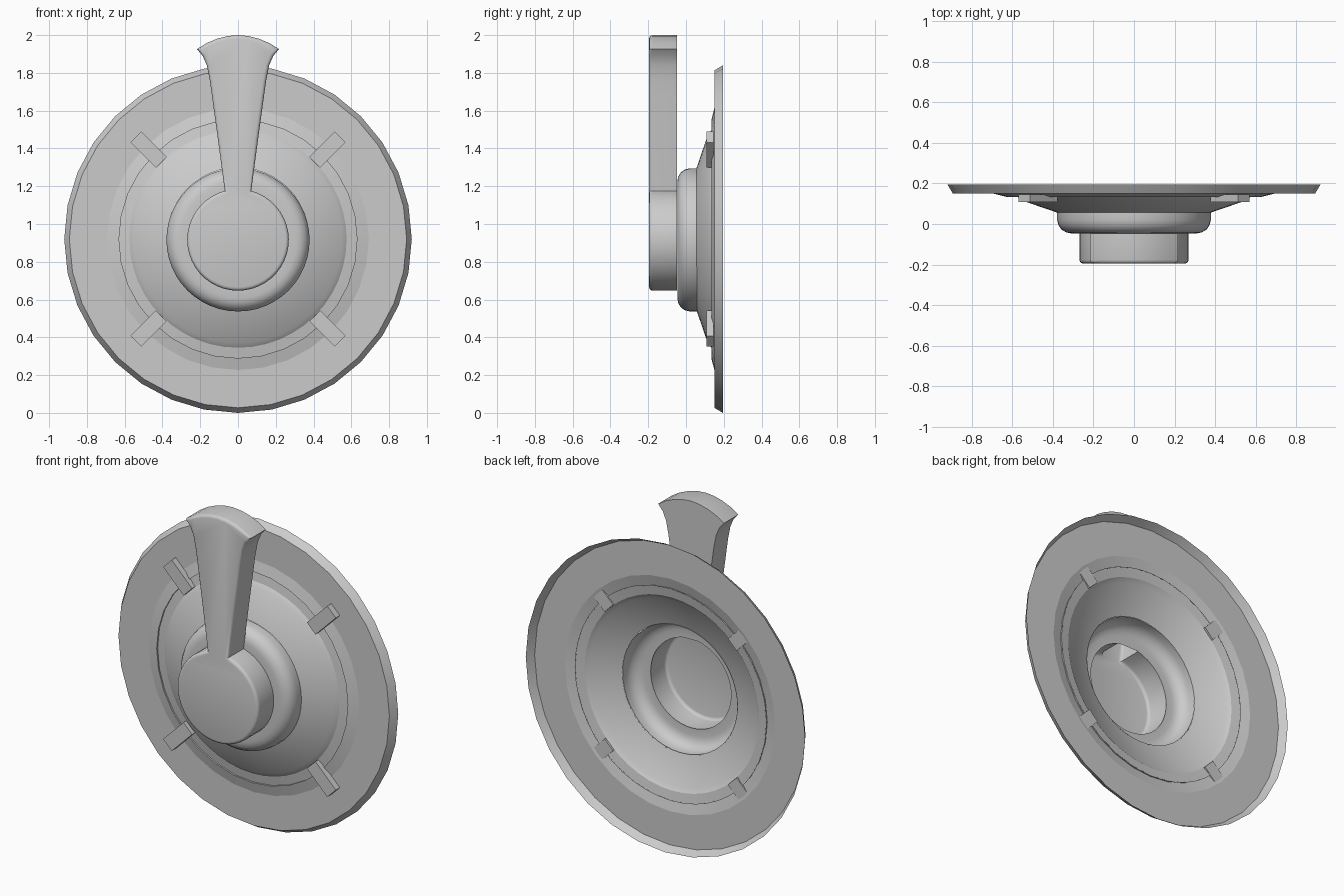
import bpy, bmesh
from math import sin, cos, pi, asin, radians
from mathutils import Matrix

if "Cube" in bpy.data.objects:
    bpy.data.objects.remove(bpy.data.objects["Cube"])

CZ = 0.92    # height of the plate axis
KZ = 0.916   # height of the knob axis


def finish(name, bm, angle=35, recalc=True):
    if recalc:
        bmesh.ops.recalc_face_normals(bm, faces=bm.faces)
    me = bpy.data.meshes.new(name)
    bm.to_mesh(me)
    bm.free()
    ob = bpy.data.objects.new(name, me)
    bpy.context.collection.objects.link(ob)
    bpy.ops.object.select_all(action='DESELECT')
    ob.select_set(True)
    bpy.context.view_layer.objects.active = ob
    bpy.ops.object.shade_smooth_by_angle(angle=radians(angle))
    return ob


def lathe(name, profile, n, cz, angle=35):
    """Spin (radius, y) points, listed from outside in, around the dial axis."""
    bm = bmesh.new()
    rings = []
    for r, y in profile:
        rings.append([bm.verts.new((r * sin(2 * pi * i / n), y, cz - r * cos(2 * pi * i / n)))
                      for i in range(n)])
    for a, b in zip(rings, rings[1:]):
        for i in range(n):
            j = (i + 1) % n
            bm.faces.new((a[i], a[j], b[j], b[i]))
    return finish(name, bm, angle, recalc=False)


# Thin dished plate: flared rim, flat ring, sloping inner lip
lathe("outer_plate", [(.92, .195), (.893, .15), (.693, .15), (.63, .134), (.63, .144)], 32, CZ, 12)

# Thin conical skirt with a shallow recessed ring around it
lathe("cone_skirt", [(.632, .144), (.575, .134), (.55, .115), (.378, .056)], 48, CZ, 25)

# Rounded collar, straight at the back
lathe("collar", [(.379, .058), (.379, .02), (.373, -.005), (.358, -.027),
                 (.335, -.041), (.31, -.046), (.265, -.046)], 48, KZ)

# Knob and pointer: one outline extruded, hollow behind the round part
R = .269
a0 = asin(.07 / R)
N = 40
arc = [(R * sin(a0 + (2 * pi - 2 * a0) * i / N), KZ + R * cos(a0 + (2 * pi - 2 * a0) * i / N))
       for i in range(N + 1)]
side = [(.105, 1.44), (.138, 1.68), (.149, 1.76), (.165, 1.84), (.187, 1.89), (.217, 1.926)]
top = [(.165, 1.958), (.11, 1.981), (.055, 1.995)]
right = side + top
pointer = [(-x, z) for x, z in right] + [(0, 2.0)] + right[::-1]
outline = arc + pointer

bm = bmesh.new()
front = [bm.verts.new((x, -.195, z)) for x, z in outline]
back = [bm.verts.new((x, -.048, z)) for x, z in outline]
n = len(outline)
bm.faces.new(front)
for i in range(n):
    j = (i + 1) % n
    bm.faces.new((front[i], front[j], back[j], back[i]))
bm.faces.new(back[N:] + [back[0]])
bmesh.ops.recalc_face_normals(bm, faces=bm.faces)
rim = [e for e in bm.edges if all(v.co.y < -.18 for v in e.verts)]
bmesh.ops.bevel(bm, geom=rim, offset=.018, segments=3, profile=.5, affect='EDGES')
finish("knob_pointer", bm, 40)

# Four radial clips bridging skirt and plate
for k in range(4):
    bm = bmesh.new()
    bmesh.ops.create_cube(bm, size=1)
    bmesh.ops.scale(bm, vec=(.08, .038, .19), verts=bm.verts)
    bmesh.ops.translate(bm, vec=(0, .127, .67), verts=bm.verts)
    bmesh.ops.rotate(bm, cent=(0, 0, 0), matrix=Matrix.Rotation(pi / 4 + k * pi / 2, 3, 'Y'),
                     verts=bm.verts)
    bmesh.ops.translate(bm, vec=(0, 0, CZ), verts=bm.verts)
    finish("clip_%d" % (k + 1), bm)
